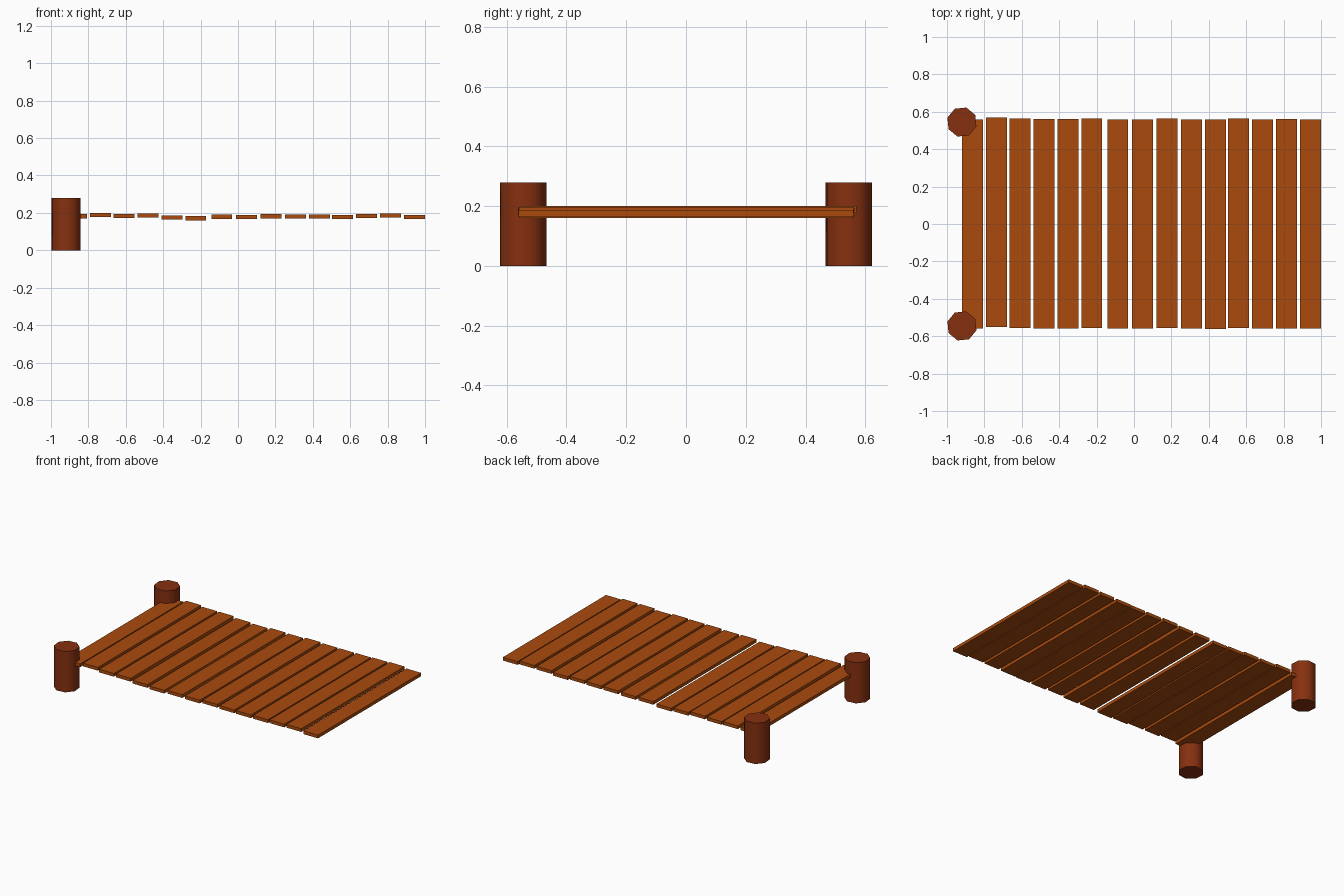
import bpy, math

if "Cube" in bpy.data.objects:
    bpy.data.objects.remove(bpy.data.objects["Cube"])

def material(name, color):
    m = bpy.data.materials.new(name)
    m.diffuse_color = (*color, 1)
    m.use_nodes = True
    m.node_tree.nodes["Principled BSDF"].inputs["Base Color"].default_value = m.diffuse_color
    return m

plank_mat = material("plank_wood", (0.40, 0.07, 0.004))
post_mat = material("post_wood", (0.24, 0.03, 0.005))

# Deck planks: x centre, y shift, z centre (slightly uneven)
planks = [
    (-0.864, 0.0, 0.182), (-0.736, 0.01, 0.189), (-0.61, 0.005, 0.183),
    (-0.482, 0.002, 0.185), (-0.354, 0.002, 0.176), (-0.226, 0.003, 0.171),
    (-0.087, 0.0, 0.179), (0.046, 0.0, 0.177), (0.177, 0.003, 0.182),
    (0.308, 0.0, 0.180), (0.436, -0.002, 0.181), (0.559, 0.005, 0.178),
    (0.687, 0.0, 0.184), (0.815, 0.002, 0.186), (0.944, 0.0, 0.177),
]
for i, (x, y, z) in enumerate(planks):
    bpy.ops.mesh.primitive_cube_add(size=1, location=(x, y, z))
    ob = bpy.context.object
    ob.name = f"plank_{i + 1:02d}"
    ob.scale = (0.112, 1.12, 0.022)
    bpy.ops.object.transform_apply(location=False, rotation=False, scale=True)
    ob.data.materials.append(plank_mat)

# Mooring posts at the left end: eight sides, smooth walls, flat caps
for side, y in (("front", -0.545), ("back", 0.545)):
    bpy.ops.mesh.primitive_cylinder_add(
        vertices=8, radius=0.081, depth=0.28, location=(-0.92, y, 0.14),
        rotation=(0, 0, math.radians(28)))
    ob = bpy.context.object
    ob.name = f"{side}_post"
    bpy.ops.object.shade_smooth_by_angle(angle=math.radians(50))
    ob.data.materials.append(post_mat)
